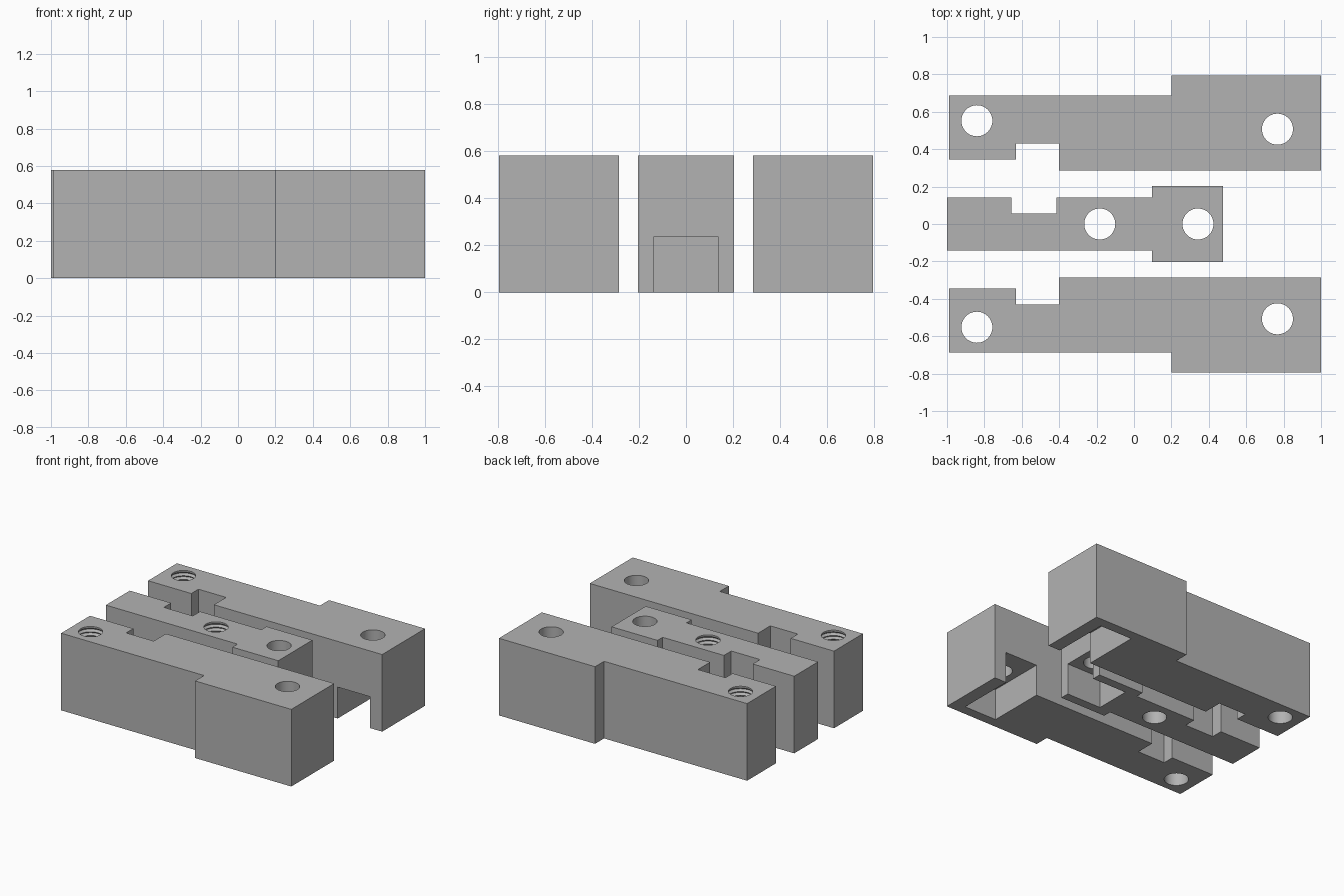
import bpy, bmesh, math

cube = bpy.data.objects.get("Cube")
if cube:
    bpy.data.objects.remove(cube, do_unlink=True)

HEIGHT = 0.58
HOLE_R = 0.083
SLOT_H = 0.236
SEGMENTS = 48

grey = bpy.data.materials.new("plain grey")
grey.use_nodes = True
colour = (0.45, 0.45, 0.45, 1)
grey.diffuse_color = colour
grey.node_tree.nodes["Principled BSDF"].inputs["Base Color"].default_value = colour


def finish(bm, name):
    bmesh.ops.recalc_face_normals(bm, faces=bm.faces)
    mesh = bpy.data.meshes.new(name)
    bm.to_mesh(mesh)
    bm.free()
    mesh.materials.append(grey)
    obj = bpy.data.objects.new(name, mesh)
    bpy.context.collection.objects.link(obj)
    return obj


def loft(name, rings):
    """Closed solid through stacked rings of points."""
    bm = bmesh.new()
    loops = [[bm.verts.new(p) for p in ring] for ring in rings]
    n = len(loops[0])
    for low, high in zip(loops, loops[1:]):
        for i in range(n):
            j = (i + 1) % n
            bm.faces.new((low[i], low[j], high[j], high[i]))
    bm.faces.new(loops[0])
    bm.faces.new(loops[-1])
    return finish(bm, name)


def prism(name, outline, z0=0.0, z1=HEIGHT):
    return loft(name, [[(x, y, z) for x, y in outline] for z in (z0, z1)])


def box(x0, x1, y0, y1, z0, z1):
    return prism("slot_cutter", [(x0, y0), (x1, y0), (x1, y1), (x0, y1)], z0, z1)


def bore(x, y, threaded=False):
    """Round cutter; a threaded one has grooves in its upper part."""
    profile = [(HOLE_R, -0.1)]
    if threaded:
        pitch, turns = 0.028, 12
        start = HEIGHT - 0.012 - pitch * turns
        for i in range(turns):
            profile.append((HOLE_R, start + i * pitch))
            profile.append((HOLE_R + 0.015, start + (i + 0.5) * pitch))
        profile.append((HOLE_R, start + turns * pitch))
    profile.append((HOLE_R, HEIGHT + 0.1))
    angles = [math.tau * i / SEGMENTS for i in range(SEGMENTS)]
    return loft("bore_cutter", [[(x + r * math.cos(a), y + r * math.sin(a), z)
                                 for a in angles] for r, z in profile])


def carve(obj, cutters):
    bpy.ops.object.select_all(action="DESELECT")
    obj.select_set(True)
    bpy.context.view_layer.objects.active = obj
    for cutter in cutters:
        cutter.hide_render = True
        mod = obj.modifiers.new("cut", "BOOLEAN")
        mod.operation = "DIFFERENCE"
        mod.solver = "EXACT"
        mod.object = cutter
        bpy.ops.object.modifier_apply(modifier=mod.name)
        bpy.data.objects.remove(cutter, do_unlink=True)
    bpy.ops.object.shade_smooth_by_angle(angle=math.radians(25))


# Two mirrored outer jaws, each with a side-entry nut slot underneath
jaw = [(-0.99, 0.345), (-0.63, 0.345), (-0.63, 0.43), (-0.4, 0.43),
       (-0.4, 0.285), (1, 0.285), (1, 0.795), (0.2, 0.795),
       (0.2, 0.688), (-0.99, 0.688)]
for name, side in (("back_jaw", 1), ("front_jaw", -1)):
    body = prism(name, [(x, y * side) for x, y in jaw])
    y0, y1 = sorted((0.2 * side, 0.72 * side))
    carve(body, [box(0.63, 0.9, y0, y1, -0.1, SLOT_H),
                 bore(0.767, 0.507 * side),
                 bore(-0.84, 0.552 * side, threaded=True)])

# Middle slider, with a nut slot entering from its end
slider = prism("middle_slider", [
    (-1, -0.142), (0.095, -0.142), (0.095, -0.203), (0.477, -0.203),
    (0.477, 0.203), (0.095, 0.203), (0.095, 0.142), (-0.415, 0.142),
    (-0.415, 0.055), (-0.655, 0.055), (-0.655, 0.142), (-1, 0.142)])
carve(slider, [box(0.19, 0.6, -0.135, 0.135, -0.1, SLOT_H),
               bore(0.342, 0),
               bore(-0.183, 0, threaded=True)])
